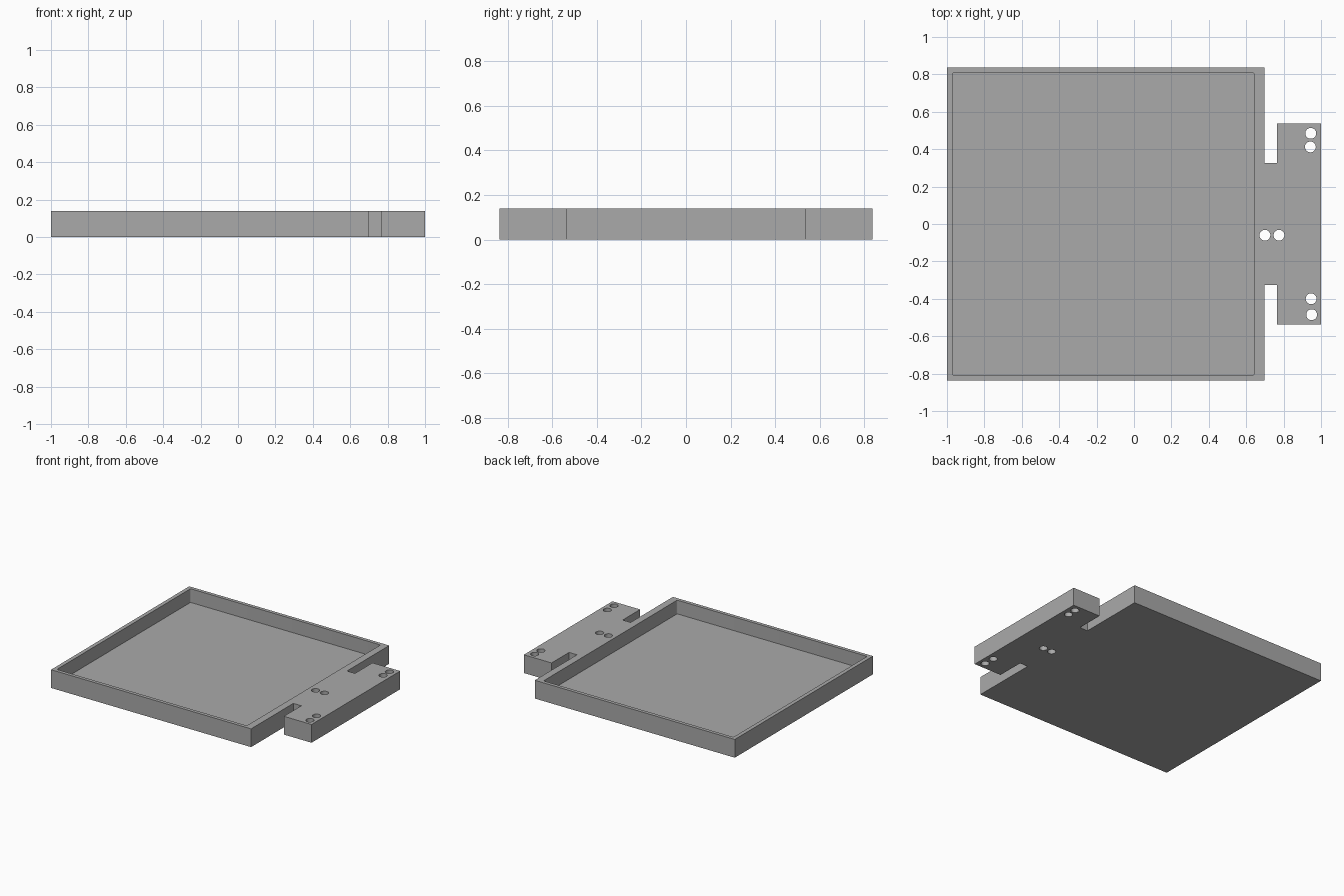
import bpy, bmesh
from math import cos, sin, pi
from mathutils import Matrix, Vector

cube = bpy.data.objects.get("Cube")
if cube:
    bpy.data.objects.remove(cube)

grey = bpy.data.materials.new("plain_grey")
grey.use_nodes = True
colour = (0.4, 0.4, 0.4, 1)
grey.diffuse_color = colour
grey.node_tree.nodes["Principled BSDF"].inputs["Base Color"].default_value = colour

HEIGHT, FLOOR = 0.14, 0.035


def prism(name, outline, low, high, turn=Matrix()):
    """Extrude a flat outline from low to high, then turn it."""
    bm = bmesh.new()
    face = bm.faces.new([bm.verts.new((x, y, low)) for x, y in outline])
    side = bmesh.ops.extrude_face_region(bm, geom=[face])["geom"]
    top = [v for v in side if isinstance(v, bmesh.types.BMVert)]
    bmesh.ops.translate(bm, verts=top, vec=(0, 0, high - low))
    bm.transform(turn)
    bmesh.ops.recalc_face_normals(bm, faces=bm.faces)
    mesh = bpy.data.meshes.new(name)
    bm.to_mesh(mesh)
    bm.free()
    mesh.materials.append(grey)
    obj = bpy.data.objects.new(name, mesh)
    bpy.context.collection.objects.link(obj)
    return obj


def rounded(x0, x1, y0, y1, r, steps=8):
    """Outline of a rectangle with rounded corners."""
    corners = [(x1 - r, y1 - r), (x0 + r, y1 - r), (x0 + r, y0 + r), (x1 - r, y0 + r)]
    return [(cx + r * cos(a), cy + r * sin(a))
            for i, (cx, cy) in enumerate(corners)
            for a in [(i + k / steps) * pi / 2 for k in range(steps + 1)]]


def circle(x, y, r, sides=32):
    return [(x + r * cos(2 * pi * k / sides), y + r * sin(2 * pi * k / sides))
            for k in range(sides)]


# Tray body with neck and T-shaped end tab
half = [(0.697, 0.837), (0.697, 0.325), (0.765, 0.325), (0.765, 0.537), (1, 0.537)]
outline = [(-1, 0.837)] + half + [(x, -y) for x, y in reversed(half)] + [(-1, -0.837)]
tray = prism("tray", outline, 0, HEIGHT)

# Shallow pocket
cutters = [prism("pocket_cutter", rounded(-0.97, 0.642, -0.81, 0.81, 0.01, 4), FLOOR, 0.3)]

# Pairs of screw holes through the tab and neck
holes = [(0.945, 0.485), (0.943, 0.412), (0.70, -0.06),
         (0.775, -0.06), (0.947, -0.40), (0.95, -0.485)]
for x, y in holes:
    cutters.append(prism("hole_cutter", circle(x, y, 0.029), -0.1, 0.3))

# Cable slot running from the tab end into the pocket
along_x = Matrix((Vector((0, 0, 1, 0)), Vector((1, 0, 0, 0)),
                  Vector((0, 1, 0, 0)), Vector((0, 0, 0, 1))))
slot = rounded(-0.046, 0.078, 0.06, 0.12, 0.0299)
cutters.append(prism("slot_cutter", slot, 0.6, 1.1, along_x))

# Cut everything out of the tray, then drop the cutters
bpy.context.view_layer.objects.active = tray
tray.select_set(True)
for cutter in cutters:
    cut = tray.modifiers.new("cut", "BOOLEAN")
    cut.operation, cut.solver, cut.object = "DIFFERENCE", "EXACT", cutter
    bpy.ops.object.modifier_apply(modifier=cut.name)
    bpy.data.objects.remove(cutter)

bpy.ops.object.shade_smooth_by_angle()
